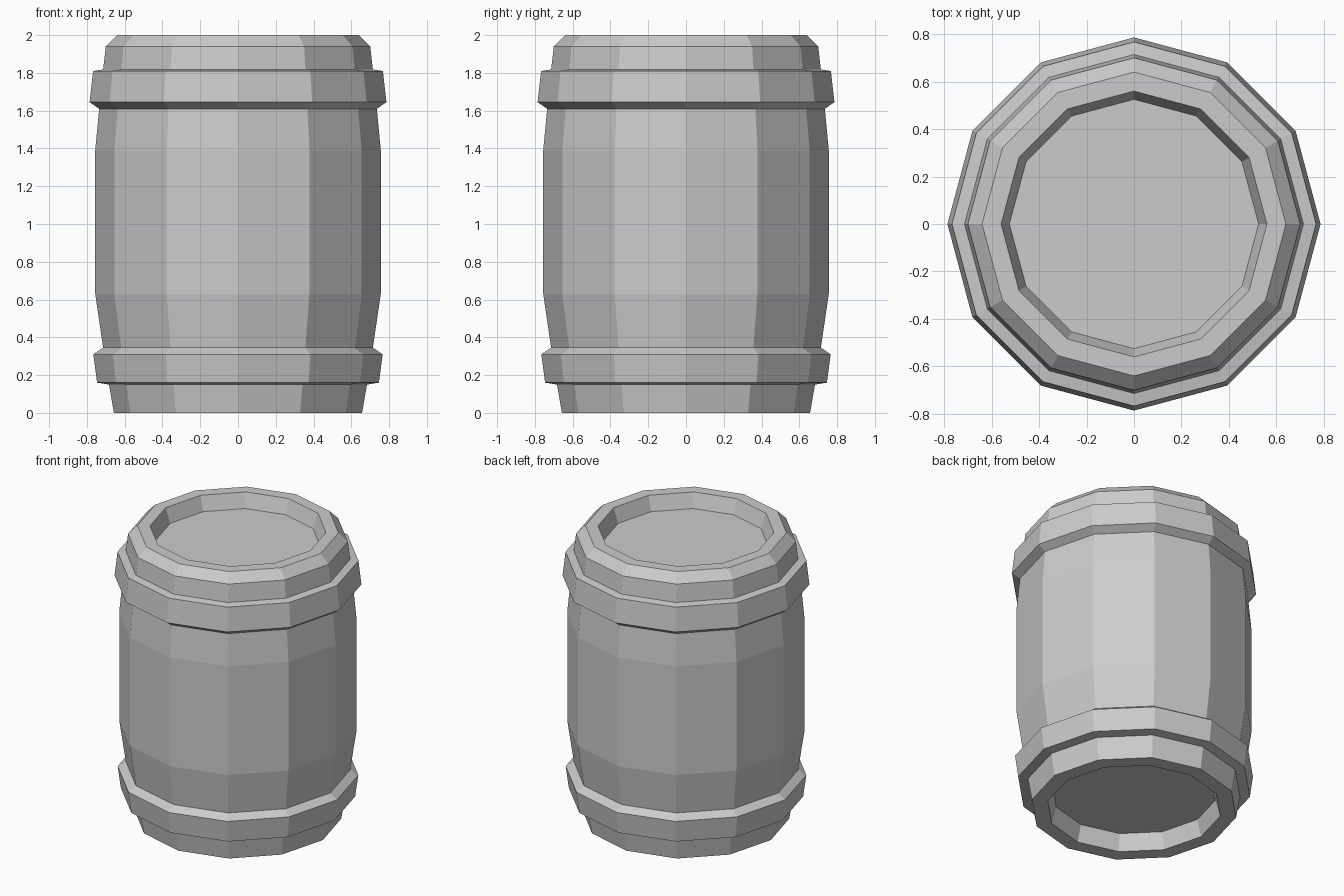
import bpy, bmesh
from math import cos, sin, tau

if "Cube" in bpy.data.objects:
    bpy.data.objects.remove(bpy.data.objects["Cube"])

SIDES = 12


def lathe(name, profile):
    """Revolve (radius, z) points into a flat-shaded, capped solid."""
    bm = bmesh.new()
    rings = [[bm.verts.new((r * cos(tau * i / SIDES), r * sin(tau * i / SIDES), z))
              for i in range(SIDES)] for r, z in profile]
    for a, b in zip(rings, rings[1:]):
        for i in range(SIDES):
            j = (i + 1) % SIDES
            bm.faces.new((a[i], a[j], b[j], b[i]))
    bm.faces.new(rings[0][::-1])
    bm.faces.new(rings[-1])
    bmesh.ops.recalc_face_normals(bm, faces=bm.faces)
    mesh = bpy.data.meshes.new(name)
    bm.to_mesh(mesh)
    bm.free()
    obj = bpy.data.objects.new(name, mesh)
    bpy.context.collection.objects.link(obj)
    return obj


# Barrel shell: recessed base, lower hoop, bulging body, upper hoop, recessed lid
base = [(0.525, 0.115), (0.555, 0.0), (0.657, 0.0), (0.683, 0.15)]
lower_hoop = [(0.746, 0.16), (0.766, 0.31), (0.714, 0.345)]
body = [(0.756, 0.63), (0.756, 1.39), (0.735, 1.61)]
upper_hoop = [(0.786, 1.645), (0.767, 1.81), (0.714, 1.818)]
lid = [(0.70, 1.94), (0.64, 2.0), (0.56, 2.0), (0.525, 1.90)]
lathe("barrel", base + lower_hoop + body + upper_hoop + lid)
